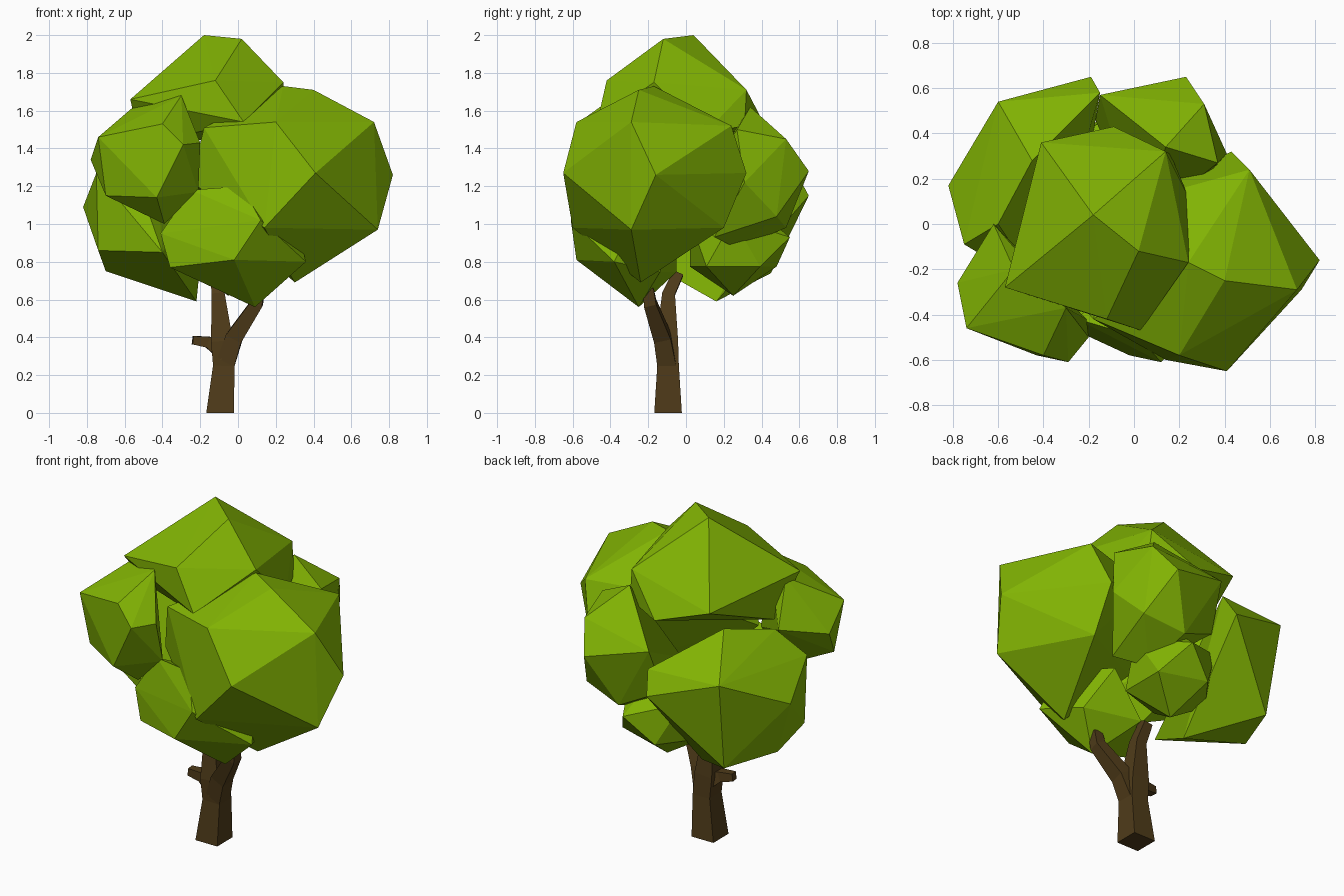
import bpy, bmesh
from mathutils import Vector


def material(name, color):
    m = bpy.data.materials.new(name)
    m.diffuse_color = color
    return m


LEAF = material("leaf_green", (0.22, 0.45, 0.001, 1))
BARK = material("bark_brown", (0.08, 0.045, 0.01, 1))


def finish(name, bm, mat):
    bmesh.ops.recalc_face_normals(bm, faces=bm.faces)
    me = bpy.data.meshes.new(name)
    bm.to_mesh(me)
    bm.free()
    me.materials.append(mat)
    ob = bpy.data.objects.new(name, me)
    bpy.context.collection.objects.link(ob)


def clump(name, centre, radii, corners):
    """Coarse icosphere whose nearest vertices are pulled to the given corners."""
    c, r = Vector(centre), Vector(radii)
    src = bmesh.new()
    bmesh.ops.create_icosphere(src, subdivisions=1, radius=1)
    free = [v.co.copy() for v in src.verts]
    src.free()
    points = []
    for p in map(Vector, corners):
        d = Vector([(p[i] - c[i]) / r[i] for i in range(3)]).normalized()
        if free:
            free.remove(max(free, key=lambda v: v.dot(d)))
        points.append(p)
    points += [c + Vector([v[i] * r[i] for i in range(3)]) for v in free]
    bm = bmesh.new()
    for p in points:
        bm.verts.new(p)
    res = bmesh.ops.convex_hull(bm, input=bm.verts)
    inner = {g for g in res["geom_interior"] + res["geom_unused"]
             if isinstance(g, bmesh.types.BMVert)}
    bmesh.ops.delete(bm, geom=list(inner), context='VERTS')
    finish(name, bm, LEAF)


def limb(name, path):
    """Square tapered tube along (x, y, z, half width) stations."""
    bm = bmesh.new()
    pts = [Vector(p[:3]) for p in path]
    rings = []
    for i, p in enumerate(pts):
        t = (pts[min(i + 1, len(pts) - 1)] - pts[max(i - 1, 0)]).normalized()
        if p.z == 0:
            t = Vector((0, 0, 1))
        u = Vector((0, 1, 0)).cross(t).normalized()
        v = t.cross(u)
        h = path[i][3]
        rings.append([bm.verts.new(p + u * a * h + v * b * h)
                      for a, b in ((-1, -1), (1, -1), (1, 1), (-1, 1))])
    for a, b in zip(rings, rings[1:]):
        for k in range(4):
            bm.faces.new((a[k], a[(k + 1) % 4], b[(k + 1) % 4], b[k]))
    bm.faces.new(rings[0][::-1])
    bm.faces.new(rings[-1])
    finish(name, bm, BARK)


# Trunk and branches
limb("trunk", [(-0.095, -0.095, 0, 0.073), (-0.075, -0.095, 0.25, 0.057),
               (-0.085, -0.1, 0.38, 0.058), (-0.105, -0.092, 0.63, 0.034),
               (-0.12, -0.04, 0.74, 0.028)])
limb("right_branch", [(-0.07, -0.1, 0.25, 0.05), (-0.02, -0.125, 0.4, 0.045),
                      (0.1, -0.19, 0.58, 0.033), (0.11, -0.2, 0.66, 0.028)])
limb("branch_stub", [(-0.07, -0.1, 0.33, 0.055), (-0.16, -0.11, 0.375, 0.03),
                     (-0.24, -0.12, 0.385, 0.022)])

# Leaf clumps
clump("top_leaves", (-0.18, -0.02, 1.55), (0.42, 0.42, 0.36),
      [(-0.18, 0.04, 2.0), (0.02, -0.12, 1.98), (0.24, -0.17, 1.75),
       (-0.12, -0.42, 1.76), (0.03, -0.47, 1.54), (-0.57, -0.28, 1.66),
       (-0.41, 0.36, 1.6), (0.14, 0.32, 1.71), (-0.09, 0.43, 1.5),
       (0.25, 0.10, 1.48), (-0.52, -0.10, 1.42), (0.16, 0.31, 1.52)])
clump("right_leaves", (0.26, -0.14, 1.2), (0.48, 0.42, 0.48),
      [(0.82, -0.16, 1.26), (0.72, -0.29, 1.54), (0.41, -0.65, 1.27),
       (0.20, -0.58, 1.54), (0.40, -0.25, 1.71), (0.74, -0.29, 0.97),
       (0.51, 0.24, 1.52), (0.30, -0.24, 0.69), (0.14, -0.60, 0.98),
       (0.45, 0.20, 0.98), (-0.18, -0.42, 1.51), (0.24, -0.17, 1.73),
       (0.43, 0.32, 1.27), (-0.25, -0.34, 1.22), (0.0, 0.1, 1.5)])
clump("front_left_leaves", (-0.44, -0.31, 1.35), (0.29, 0.30, 0.32),
      [(-0.78, -0.26, 1.34), (-0.74, -0.46, 1.46), (-0.40, -0.58, 1.53),
       (-0.30, -0.37, 1.68), (-0.53, -0.2, 1.64), (-0.43, -0.58, 1.14),
       (-0.70, -0.42, 1.15), (-0.39, -0.40, 1.0), (-0.20, -0.50, 1.43),
       (-0.62, 0.0, 1.42), (-0.21, -0.42, 1.17), (-0.29, -0.61, 1.42)])
clump("front_low_leaves", (0.0, -0.28, 0.88), (0.34, 0.27, 0.3),
      [(-0.02, -0.58, 0.81), (0.09, -0.25, 0.56), (0.36, -0.38, 0.80),
       (-0.36, -0.42, 0.77), (-0.41, -0.40, 0.95), (0.12, -0.61, 1.02),
       (0.02, -0.5, 1.2), (-0.25, -0.42, 1.18)])
clump("back_left_leaves", (-0.40, 0.18, 1.03), (0.40, 0.40, 0.40),
      [(-0.82, 0.17, 1.09), (-0.60, 0.54, 1.28), (-0.19, 0.65, 1.15),
       (-0.75, -0.09, 1.27), (-0.70, 0.12, 0.75), (-0.22, 0.16, 0.59),
       (-0.74, -0.08, 0.86), (-0.40, -0.30, 0.85), (-0.57, 0.45, 0.74),
       (-0.45, 0.28, 1.49), (-0.15, 0.58, 1.28), (-0.60, 0.0, 1.42)])
clump("back_leaves", (0.12, 0.27, 1.25), (0.34, 0.32, 0.38),
      [(-0.15, 0.57, 1.38), (0.23, 0.65, 1.28), (0.31, 0.53, 1.45),
       (0.37, 0.27, 1.5), (0.14, 0.34, 1.62), (0.33, 0.48, 1.04),
       (0.08, 0.53, 0.98), (0.28, 0.15, 0.93), (-0.17, 0.46, 1.1),
       (0.41, 0.31, 1.22)])
clump("back_low_leaves", (-0.05, 0.25, 0.9), (0.28, 0.27, 0.28),
      [(0.04, 0.55, 0.93)])
